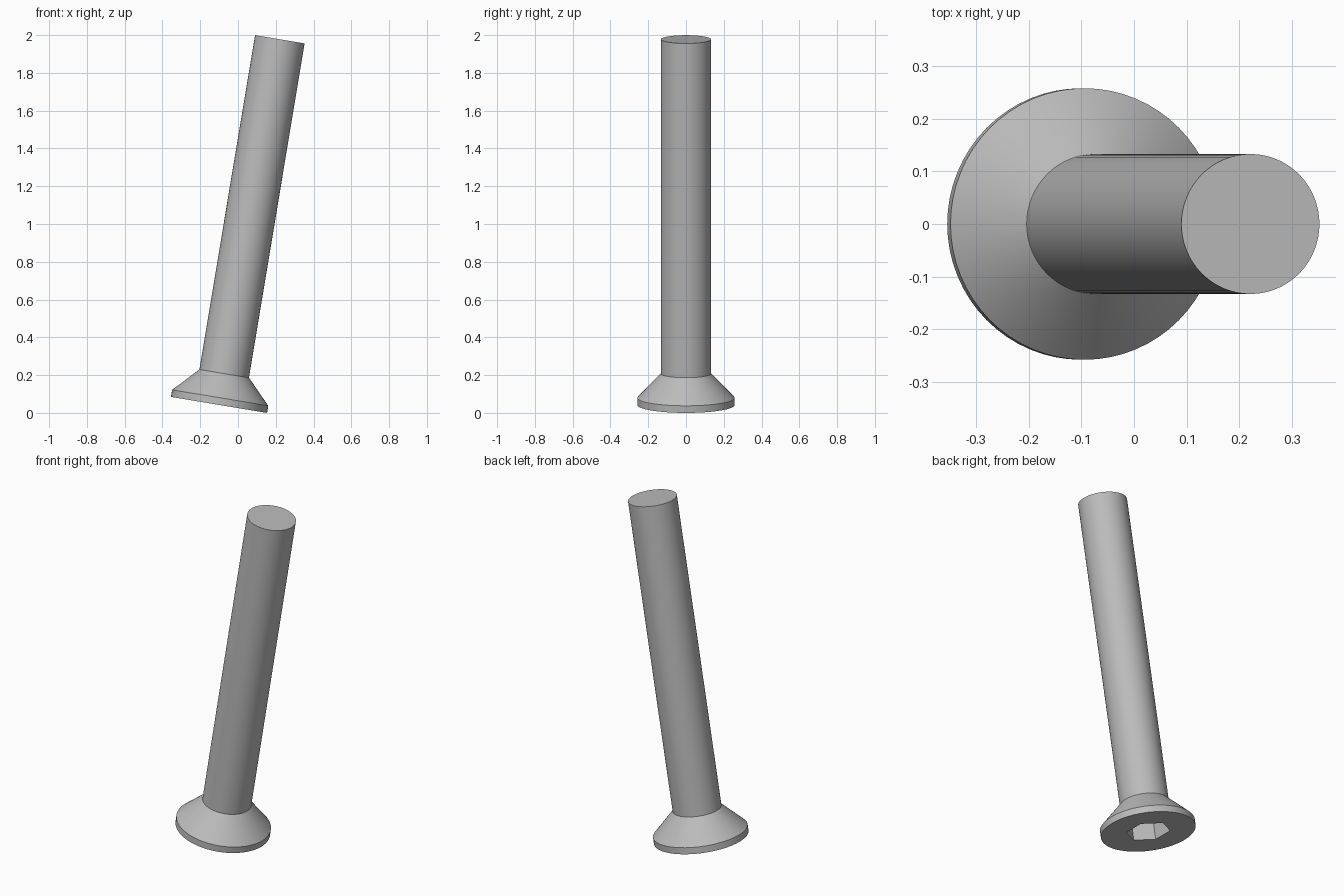
import bpy, bmesh
from math import radians, sin, cos, pi
from mathutils import Matrix

old = bpy.data.objects.get("Cube")
if old:
    bpy.data.objects.remove(old, do_unlink=True)

SEGMENTS = 64
TILT = radians(9.44)
HEAD_R, SHAFT_R, SOCKET_R = 0.258, 0.133, 0.121
LIP, NECK, LENGTH, SOCKET_DEPTH = 0.038, 0.168, 1.962, 0.1

steel = bpy.data.materials.new("steel grey")
steel.use_nodes = True
steel.diffuse_color = (0.5, 0.5, 0.5, 1)
steel.node_tree.nodes["Principled BSDF"].inputs["Base Color"].default_value = (0.5, 0.5, 0.5, 1)

bm = bmesh.new()


def ring(radius, height, count, start=0.0):
    return [bm.verts.new((radius * cos(start + 2 * pi * i / count),
                          radius * sin(start + 2 * pi * i / count), height))
            for i in range(count)]


def bridge(low, high):
    for i in range(len(low)):
        j = (i + 1) % len(low)
        bm.faces.new((low[i], low[j], high[j], high[i]))


# Countersunk head and plain shaft
profile = [(HEAD_R, 0), (HEAD_R, LIP), (SHAFT_R, NECK), (SHAFT_R, LENGTH)]
rings = [ring(r, z, SEGMENTS) for r, z in profile]
for low, high in zip(rings, rings[1:]):
    bridge(low, high)
bm.faces.new(rings[-1])

# Hexagonal socket sunk into the head
mouth = ring(SOCKET_R, 0, 6, pi / 6)
floor = ring(SOCKET_R, SOCKET_DEPTH, 6, pi / 6)
bridge(mouth, floor)
bm.faces.new(floor)

# Flat underside between the rim and the socket mouth
loops = [bm.edges.get((loop[i], loop[(i + 1) % len(loop)]))
         for loop in (rings[0], mouth) for i in range(len(loop))]
bmesh.ops.triangle_fill(bm, edges=loops, use_beauty=True, normal=(0, 0, -1))
bmesh.ops.recalc_face_normals(bm, faces=bm.faces)

# Lean the bolt sideways on the edge of its head
lean = Matrix.Rotation(TILT, 4, 'Y')
place = Matrix.Translation((-0.1005, 0, HEAD_R * sin(TILT)))
bm.transform(place @ lean)

mesh = bpy.data.meshes.new("bolt")
bm.to_mesh(mesh)
bm.free()
mesh.materials.append(steel)
bolt = bpy.data.objects.new("bolt", mesh)
bpy.context.collection.objects.link(bolt)
bpy.context.view_layer.objects.active = bolt
bolt.select_set(True)
bpy.ops.object.shade_smooth_by_angle(angle=radians(25))
